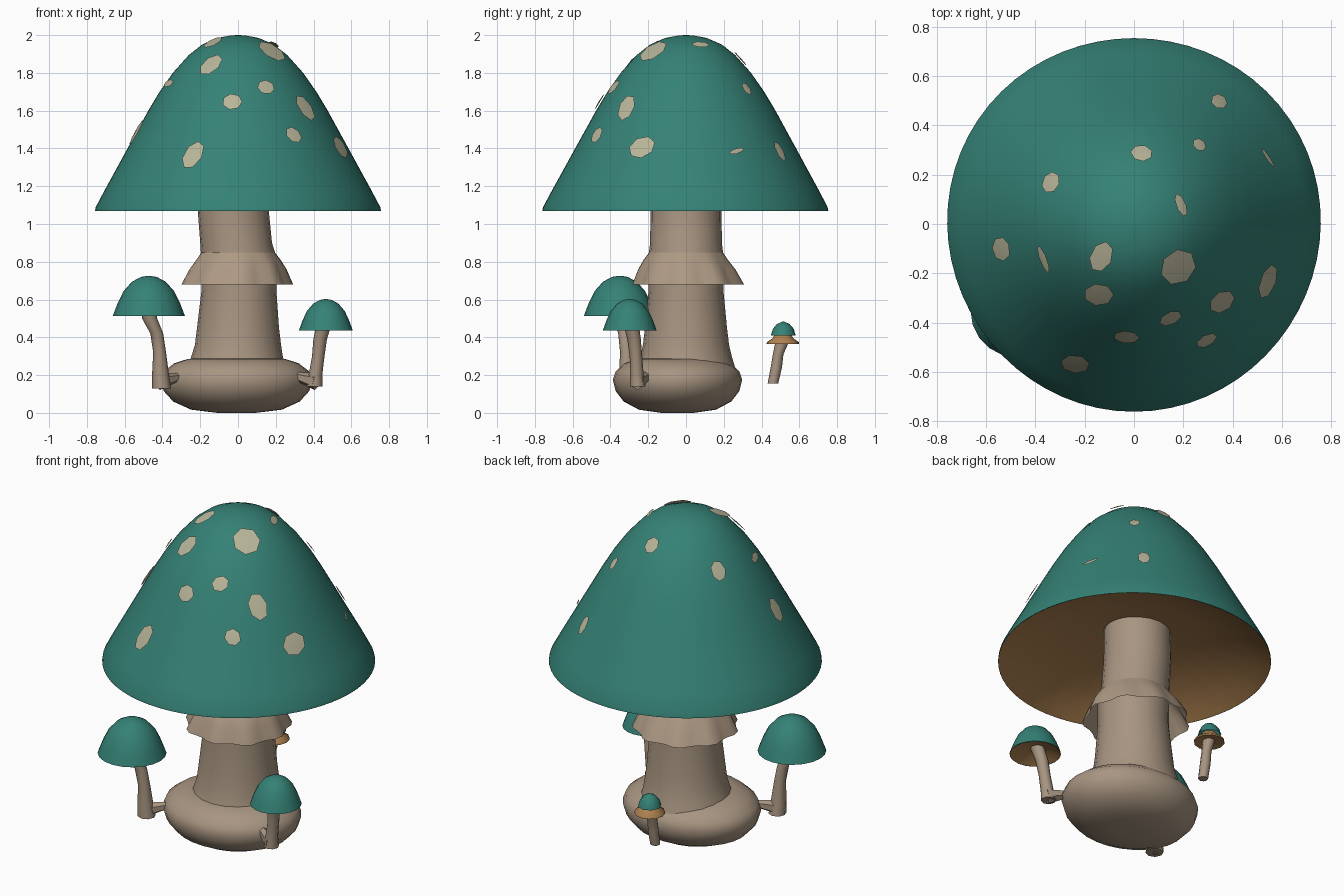
import bpy, math
from mathutils import Vector

if "Cube" in bpy.data.objects:
    bpy.data.objects.remove(bpy.data.objects["Cube"])

def material(name, rgb):
    m = bpy.data.materials.new(name)
    m.diffuse_color = (*rgb, 1)
    m.use_nodes = True
    m.node_tree.nodes["Principled BSDF"].inputs["Base Color"].default_value = m.diffuse_color
    return m

TEAL = material("teal", (0.035, 0.22, 0.18))
SPOT = material("pale_spot", (0.48, 0.46, 0.32))
STEM = material("stem_beige", (0.39, 0.30, 0.22))
RING = material("ring_beige", (0.42, 0.32, 0.23))
GILL = material("gill_brown", (0.42, 0.22, 0.08))

def make(name, verts, faces, mat, angle=50):
    me = bpy.data.meshes.new(name)
    me.from_pydata(verts, [], faces)
    me.materials.append(mat)
    me.shade_smooth()
    me.set_sharp_from_angle(angle=math.radians(angle))
    ob = bpy.data.objects.new(name, me)
    bpy.context.collection.objects.link(ob)
    return ob

def loft(name, rings, n, mat, wobble=None, sy=1, bottom=False, top=False, angle=50):
    """Skin horizontal rings given as (x, y, z, radius)."""
    verts, faces = [], []
    for k, (x, y, z, r) in enumerate(rings):
        for i in range(n):
            a = 2 * math.pi * i / n
            f = wobble(a, k) if wobble else 1
            verts.append((x + r * f * math.cos(a), y + r * f * sy * math.sin(a), z))
    for k in range(len(rings) - 1):
        for i in range(n):
            j = (i + 1) % n
            faces.append((k*n + i, k*n + j, (k+1)*n + j, (k+1)*n + i))
    if bottom:
        faces.append(tuple(reversed(range(n))))
    if top:
        faces.append(tuple(range(len(verts) - n, len(verts))))
    return make(name, verts, faces, mat, angle)

def lathe(name, profile, n, mat, cx=0, cy=0, **kw):
    return loft(name, [(cx, cy, z, r) for r, z in profile], n, mat, **kw)

# Main cap: bell with a very slightly three-sided outline
CAP = [(0.757, 1.07), (0.753, 1.09), (0.70, 1.19), (0.645, 1.29), (0.585, 1.40),
       (0.53, 1.50), (0.475, 1.60), (0.415, 1.70), (0.345, 1.80), (0.26, 1.895),
       (0.19, 1.95), (0.11, 1.985), (0.04, 1.998), (0.005, 2.0)]
def cap_wobble(a, k=0):
    return 1 + 0.005 * math.cos(3 * (a - math.radians(30))) * max(0, 1 - k / 12)
lathe("main_cap", CAP, 64, TEAL, wobble=cap_wobble, top=True)

# Gills: pleated dish under the cap, facing down
def pleat(a, k):
    return cap_wobble(a) * (1 + (0.006 * math.cos(24 * a) if k in (1, 2) else 0))
lathe("main_gills", [(0.17, 1.255), (0.35, 1.235), (0.55, 1.18), (0.68, 1.12),
                     (0.735, 1.083), (0.756, 1.07)], 72, GILL, wobble=pleat)

# Pale spots: flat facets tangent to the cap (x, y, across, along slope, twist)
SPOTS = [(0.34, 0.49, .035, .06, 0), (0.26, 0.315, .03, .04, 0), (0.03, 0.28, .045, .05, 0),
         (-0.33, 0.165, .045, .06, 0), (-0.53, -0.10, .05, .075, 0), (-0.36, -0.14, .06, .025, 0),
         (-0.13, -0.13, .045, .07, .3), (-0.14, -0.28, .055, .075, -.4),
         (0.185, 0.075, .05, .025, 0), (0.175, -0.17, .078, .085, 0),
         (0.145, -0.375, .05, .045, .5), (0.35, -0.31, .055, .08, .2),
         (0.535, -0.23, .075, .065, .4), (0.29, -0.465, .045, .05, .6),
         (-0.03, -0.45, .053, .05, 0), (-0.235, -0.56, .055, .085, -.3),
         (0.535, 0.265, .05, .015, .3)]
for s, (x, y, a, b, twist) in enumerate(SPOTS):
    th = math.atan2(y, x)
    r = math.hypot(x, y) / cap_wobble(th, 4)
    for (r0, z0), (r1, z1) in zip(CAP, CAP[1:]):
        if r1 <= r <= r0:
            z = z0 + (z1 - z0) * (r0 - r) / (r0 - r1)
            slope = Vector((math.cos(th) * (r1 - r0), math.sin(th) * (r1 - r0), z1 - z0)).normalized()
            break
    across = Vector((-math.sin(th), math.cos(th), 0))
    normal = across.cross(slope)
    c = Vector((x, y, z)) + normal * 0.010
    verts = [c + normal * 0.004]
    for i in range(7):
        t = 2 * math.pi * i / 7
        u, v = a * math.cos(t), b * math.sin(t)
        verts.append(c + across * (u * math.cos(twist) - v * math.sin(twist))
                     + slope * (u * math.sin(twist) + v * math.cos(twist)))
    make(f"cap_spot_{s}", verts, [(0, i + 1, (i + 1) % 7 + 1) for i in range(7)], SPOT)

# Bulbous foot and trunk
lathe("foot_bulb", [(0.10, 0), (0.24, 0.017), (0.335, 0.06), (0.385, 0.115), (0.403, 0.175),
                    (0.385, 0.22), (0.33, 0.262), (0.26, 0.285), (0.20, 0.29)], 28, STEM,
      cx=-0.008, cy=-0.045, sy=0.85, bottom=True, top=True)
loft("main_stem", [(-.005, 0, .24, .26), (-.005, 0, .30, .242), (0, 0, .36, .228), (0, 0, .45, .217),
                   (.005, 0, .65, .198), (.005, 0, .82, .20), (-.01, 0, .90, .19),
                   (-.025, 0, 1.07, .188), (-.025, 0, 1.27, .185)], 20, STEM)

# Ruffled ring around the stem
def ruffle(a, k):
    return 1 + (0.05, 0.04, 0.02, 0.0)[k] * math.cos(9 * a + 0.6)
loft("stem_ring", [(-.008, .012, .68, .288), (-.003, .005, .76, .252), (0, 0, .81, .222),
                   (0, 0, .85, .195)], 36, RING, wobble=ruffle, angle=35)

# Small side mushrooms: cap, gills, bent stem
def small_mushroom(side, cx, cy, r, z, h, path):
    shape = [(1, 0), (.95, .12), (.86, .33), (.70, .62), (.47, .85), (.22, .97), (.03, 1)]
    lathe(side + "_cap", [(r * u, z + h * v) for u, v in shape], 20, TEAL, cx, cy, top=True)
    lathe(side + "_gills", [(.05 * r, z + .24 * h), (.6 * r, z + .17 * h), (.99 * r, z)],
          20, GILL, cx, cy)
    loft(side + "_stem", path, 8, STEM, bottom=True, top=True)

small_mushroom("left", -.472, -.35, .191, .513, .213,
               [(-.405, -.305, .13, .05), (-.41, -.31, .20, .045), (-.415, -.315, .32, .034),
                (-.43, -.325, .42, .034), (-.468, -.345, .50, .04), (-.472, -.35, .56, .04)])
small_mushroom("right", .465, -.298, .143, .435, .168,
               [(.405, -.255, .14, .042), (.41, -.26, .20, .036), (.425, -.265, .30, .033),
                (.435, -.275, .39, .036), (.455, -.29, .47, .04)])

# Back mushroom: a small cap over a wider brown brim
lathe("back_cap", [(.066, .41), (.055, .445), (.034, .47), (.005, .483)], 8, TEAL, -.114, .515, top=True)
lathe("back_gills", [(.03, .375), (.086, .365), (.085, .375), (.055, .395), (.04, .42)], 12, GILL,
      -.114, .513)
loft("back_stem", [(-.114, .46, .155, .028), (-.114, .478, .24, .03), (-.114, .488, .31, .028),
                   (-.114, .507, .37, .035), (-.114, .513, .42, .035)], 8, STEM, bottom=True, top=True)

# Tapered roots joining the side mushrooms to the foot
for side, a, b in (("left", (-.42, -.315, .165), (-.27, -.20, .20)),
                   ("right", (.415, -.26, .165), (.25, -.18, .21))):
    a, b = Vector(a), Vector(b)
    bpy.ops.mesh.primitive_cone_add(vertices=6, radius1=.045, radius2=.012, depth=(b - a).length,
                                    location=(a + b) / 2,
                                    rotation=(b - a).to_track_quat('Z', 'Y').to_euler())
    ob = bpy.context.object
    ob.name = side + "_root"
    ob.data.materials.append(STEM)
